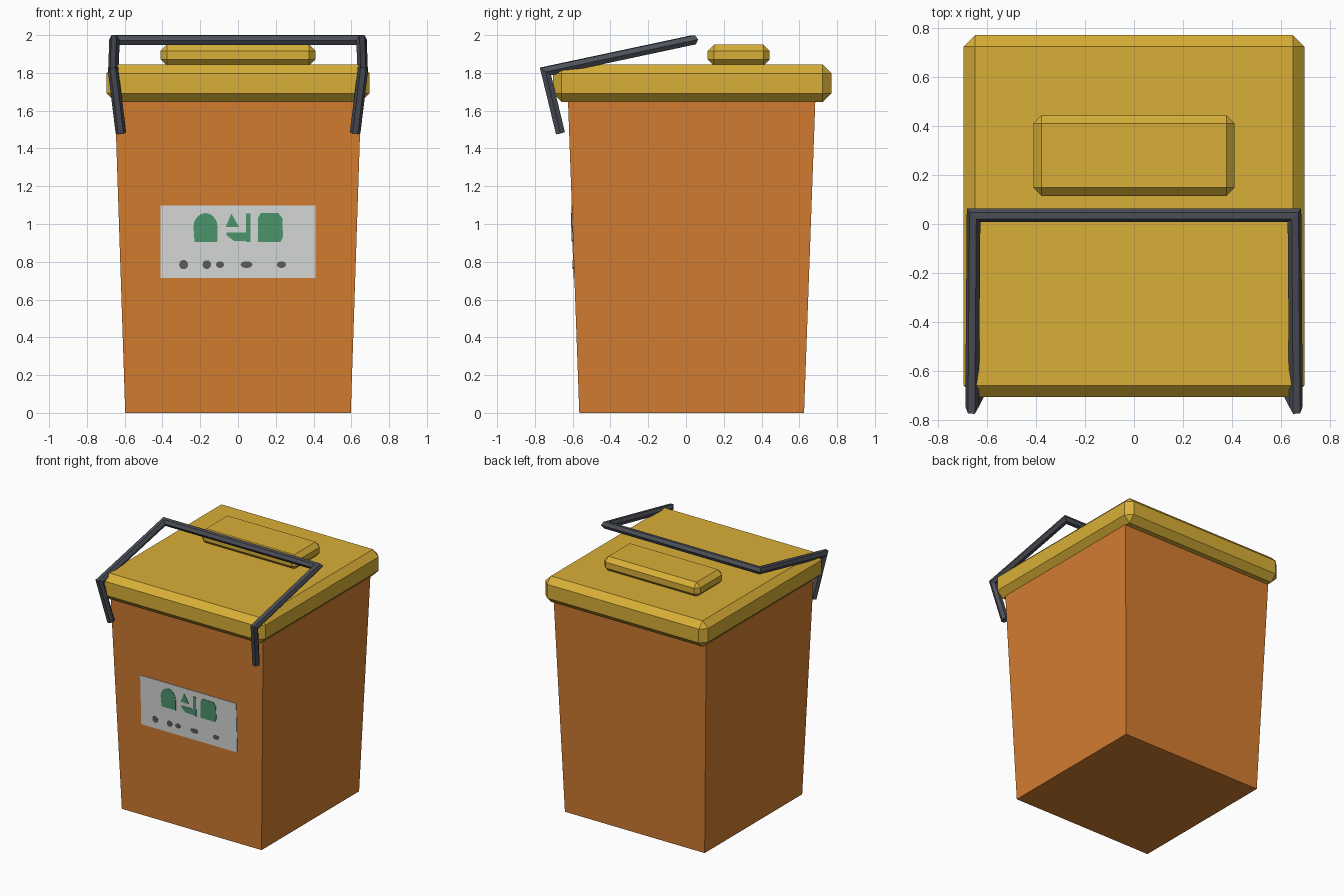
import bpy, bmesh, math
from mathutils import Vector

if "Cube" in bpy.data.objects:
    bpy.data.objects.remove(bpy.data.objects["Cube"])


def srgb(r, g, b):
    lin = lambda c: (c / 255 / 12.92) if c < 11 else ((c / 255 + 0.055) / 1.055) ** 2.4
    return (lin(r), lin(g), lin(b), 1)


def material(name, rgb):
    m = bpy.data.materials.new(name)
    m.diffuse_color = srgb(*rgb)
    m.use_nodes = True
    m.node_tree.nodes["Principled BSDF"].inputs["Base Color"].default_value = m.diffuse_color
    return m


ORANGE = material("orange plastic", (212, 125, 48))
YELLOW = material("yellow plastic", (216, 175, 55))
DARK = material("dark grey metal", (77, 80, 89))
WHITE = material("label white", (216, 219, 218))
GREEN = material("label green", (76, 150, 108))
GREY = material("label grey", (92, 92, 98))


def finish(name, bm, mat):
    bmesh.ops.recalc_face_normals(bm, faces=bm.faces)
    me = bpy.data.meshes.new(name)
    bm.to_mesh(me)
    bm.free()
    ob = bpy.data.objects.new(name, me)
    bpy.context.collection.objects.link(ob)
    me.materials.append(mat)
    return ob


def loft(bm, rings):
    """Skin a list of rings of points and cap both ends."""
    vs = [[bm.verts.new(p) for p in ring] for ring in rings]
    n = len(vs[0])
    for a, b in zip(vs, vs[1:]):
        for i in range(n):
            bm.faces.new((a[i], a[(i + 1) % n], b[(i + 1) % n], b[i]))
    bm.faces.new(vs[0])
    bm.faces.new(vs[-1])


def rect(x, y0, y1, z):
    return [(-x, y0, z), (x, y0, z), (x, y1, z), (-x, y1, z)]


def chamfered_box(name, x, y0, y1, z0, z1, width, mat):
    bm = bmesh.new()
    loft(bm, [rect(x, y0, y1, z0), rect(x, y0, y1, z1)])
    bmesh.ops.bevel(bm, geom=bm.edges[:], offset=width, segments=1,
                    affect='EDGES', profile=0.5)
    return finish(name, bm, mat)


# Tapered bin body
bm = bmesh.new()
loft(bm, [rect(0.597, -0.565, 0.625, 0), rect(0.652, -0.625, 0.685, 1.66)])
finish("bin_body", bm, ORANGE)

# Lid and the raised grip on top
chamfered_box("lid", 0.695, -0.705, 0.77, 1.645, 1.845, 0.047, YELLOW)
chamfered_box("lid_grip", 0.41, 0.115, 0.443, 1.838, 1.95, 0.033, YELLOW)

# Bent carrying handle: six-sided bar swept with mitred corners
half = [(0.62, -0.665, 1.482), (0.66, -0.744, 1.808), (0.654, 0.036, 1.974)]
path = [Vector(p) for p in half]
path += [Vector((-p.x, p.y, p.z)) for p in reversed(path)]
R, SIDES = 0.028, 6
first = (path[1] - path[0]).normalized()
u = first.cross(Vector((1, 0, 0))).normalized()
v = first.cross(u)
ring = [path[0] + R * (math.cos(t) * u + math.sin(t) * v)
        for t in (math.tau * (k + 0.5) / SIDES for k in range(SIDES))]
rings = [ring]
for i in range(1, len(path)):
    d = (path[i] - path[i - 1]).normalized()
    n = d if i == len(path) - 1 else d + (path[i + 1] - path[i]).normalized()
    ring = [p + d * ((path[i] - p).dot(n) / d.dot(n)) for p in ring]
    rings.append(ring)
bm = bmesh.new()
loft(bm, rings)
finish("carry_handle", bm, DARK)


# Label plates lying on the sloping front
def plate(name, pts, lift, thick, mat):
    def at(p, off):
        return (p[0], -0.565 - 0.06 * p[1] / 1.66 - off, p[1])
    bm = bmesh.new()
    loft(bm, [[at(p, lift) for p in pts], [at(p, lift + thick) for p in pts]])
    return finish(name, bm, mat)


def box(x0, x1, z0, z1):
    return [(x0, z0), (x1, z0), (x1, z1), (x0, z1)]


def oval(x, z, rx, rz, n=10):
    return [(x + rx * math.cos(math.tau * k / n), z + rz * math.sin(math.tau * k / n))
            for k in range(n)]


plate("label", box(-0.41, 0.41, 0.715, 1.098), -0.002, 0.006, WHITE)

# Abstract green patches
arch = [(-0.23, 0.905), (-0.11, 0.905)] + [
    (-0.172 + 0.064 * math.cos(math.pi * k / 8), 0.985 + 0.073 * math.sin(math.pi * k / 8))
    for k in range(9)]
block = [(0.105, 0.905), (0.225, 0.905), (0.238, 0.93), (0.235, 1.03),
         (0.215, 1.057), (0.12, 1.057), (0.105, 1.03)]
patches = [arch, block,
           [(-0.065, 0.985), (0.005, 0.985), (-0.035, 1.055)],
           box(0.042, 0.066, 0.905, 1.055),
           [(-0.06, 0.94), (-0.02, 0.91), (0.042, 0.91), (0.042, 0.955), (-0.06, 0.955)]]
for k, pts in enumerate(patches):
    plate(f"green_patch_{k + 1}", pts, 0.003, 0.004, GREEN)

# Row of small grey spots
for k, (x, rx, rz) in enumerate([(-0.288, 0.024, 0.025), (-0.165, 0.023, 0.024),
                                 (-0.095, 0.022, 0.018), (0.045, 0.032, 0.018),
                                 (0.23, 0.025, 0.018)]):
    plate(f"grey_spot_{k + 1}", oval(x, 0.785, rx, rz), 0.003, 0.004, GREY)
